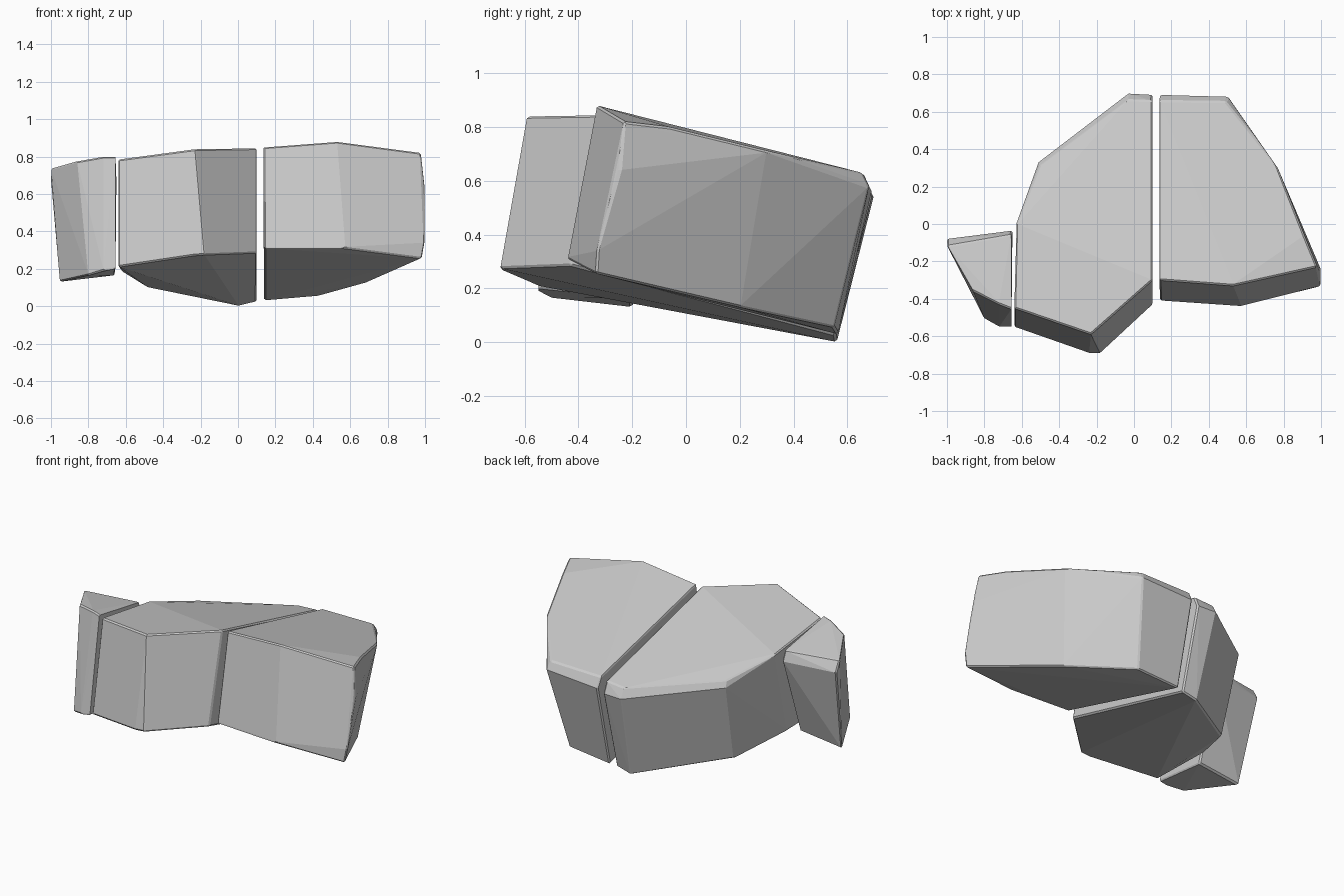
import bpy, bmesh
from math import radians


def stone(name, bottom, top, rim=()):
    """Faceted stone: convex skin over a lower outline, an upper outline and rim points."""
    bm = bmesh.new()
    for p in (*bottom, *top, *rim):
        bm.verts.new(p)
    hull = bmesh.ops.convex_hull(bm, input=bm.verts[:])
    loose = {v for v in hull["geom_interior"] + hull["geom_unused"]
             if isinstance(v, bmesh.types.BMVert)}
    bmesh.ops.delete(bm, geom=list(loose), context='VERTS')
    bmesh.ops.dissolve_limit(bm, angle_limit=radians(3), verts=bm.verts[:], edges=bm.edges[:])
    bmesh.ops.recalc_face_normals(bm, faces=bm.faces[:])
    mesh = bpy.data.meshes.new(name)
    bm.to_mesh(mesh)
    bm.free()
    obj = bpy.data.objects.new(name, mesh)
    bpy.context.collection.objects.link(obj)
    # slightly worn edges
    bev = obj.modifiers.new("worn_edges", 'BEVEL')
    bev.width = 0.008
    bev.segments = 1
    bev.limit_method = 'ANGLE'
    bev.angle_limit = radians(40)
    return obj


# small left wedge
stone("left_stone",
      bottom=[(-0.955, -0.20, 0.13), (-0.66, -0.20, 0.165), (-0.655, -0.55, 0.20),
              (-0.72, -0.55, 0.19), (-0.80, -0.505, 0.165)],
      top=[(-1.0, -0.115, 0.735), (-0.655, -0.055, 0.73), (-0.655, -0.455, 0.80),
           (-0.72, -0.43, 0.80), (-0.86, -0.36, 0.775)],
      rim=[(-1.0, -0.08, 0.67), (-0.65, -0.035, 0.67)])

# large middle stone with a pointed front
stone("middle_stone",
      bottom=[(-0.64, -0.55, 0.21), (-0.24, -0.69, 0.27), (-0.18, -0.69, 0.275),
              (0.10, -0.43, 0.285), (0.10, 0.555, 0.025), (0.0, 0.56, 0.0),
              (-0.48, 0.21, 0.10), (-0.625, -0.12, 0.19)],
      top=[(-0.64, -0.45, 0.785), (-0.23, -0.59, 0.84), (0.10, -0.30, 0.845),
           (0.10, 0.66, 0.61), (-0.03, 0.665, 0.60), (-0.505, 0.31, 0.64),
           (-0.63, 0.0, 0.72)],
      rim=[(-0.03, 0.697, 0.54), (0.10, 0.69, 0.54), (-0.51, 0.33, 0.60)])

# right stone with a rounded outer side
stone("right_stone",
      bottom=[(0.14, -0.41, 0.31), (0.57, -0.44, 0.31), (0.985, -0.335, 0.255),
              (0.70, 0.20, 0.13), (0.43, 0.55, 0.055), (0.14, 0.565, 0.03)],
      top=[(0.135, -0.30, 0.85), (0.53, -0.33, 0.88), (0.98, -0.23, 0.82),
           (0.91, -0.06, 0.80), (0.765, 0.31, 0.71), (0.49, 0.655, 0.63),
           (0.135, 0.66, 0.625)],
      rim=[(1.0, -0.33, 0.34), (1.0, -0.245, 0.64), (0.505, 0.68, 0.58),
           (0.14, 0.69, 0.56)])
